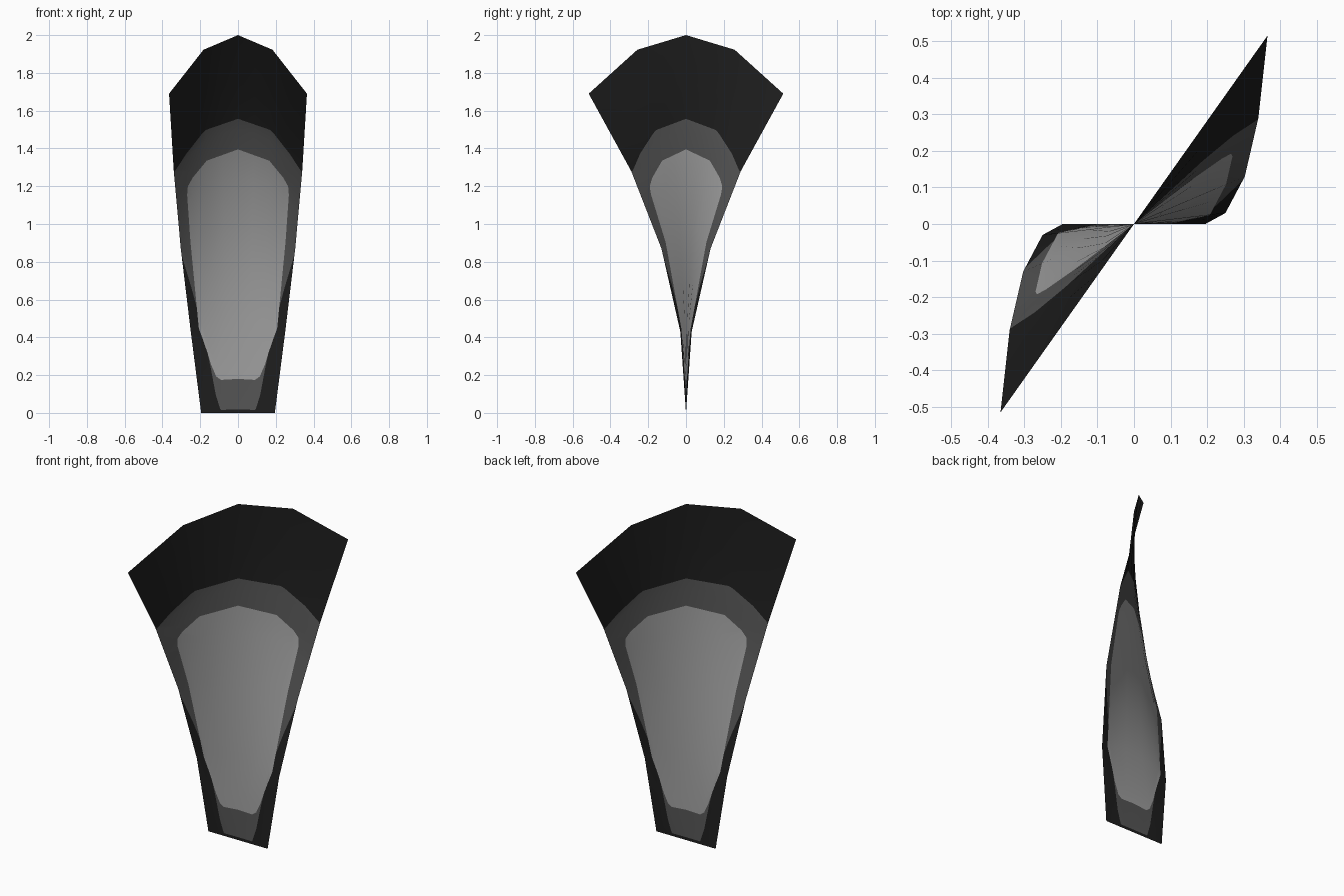
import bpy
import bmesh
from mathutils import Vector

cube = bpy.data.objects.get("Cube")
if cube:
    bpy.data.objects.remove(cube, do_unlink=True)


def material(name, grey):
    mat = bpy.data.materials.new(name)
    mat.use_nodes = True
    colour = (grey, grey, grey, 1)
    mat.diffuse_color = colour
    bsdf = mat.node_tree.nodes["Principled BSDF"]
    bsdf.inputs["Base Color"].default_value = colour
    bsdf.inputs["Roughness"].default_value = 0.8
    return mat


# Half width, twist depth and edge drop at five evenly spaced rows
WIDTH = (0.195, 0.25, 0.303, 0.34, 0.365)
DEPTH = (0.0, 0.03, 0.13, 0.29, 0.515)
DROP = (0.0, 0.07, 0.13, 0.22, 0.31)


def along(values, t):
    i = min(int(t * 2), 3)
    f = t * 2 - i
    return values[i] * (1 - f) + values[i + 1] * f


def twist(s, t):
    """Place a point of the flat pattern on the twisted blade."""
    a = abs(s)
    sag = a / 2 if a < 0.5 else 0.25 + (a - 0.5) * 1.5
    return Vector((s * along(WIDTH, t), s * along(DEPTH, t),
                   t - sag * along(DROP, t)))


# Right halves of the convex colour outlines, from top to bottom
MIDDLE = [(0, 1.557), (0.55, 1.555), (0.8, 1.53), (1, 1.49),
          (1, 0.475), (0.57, 0.1), (0.54, 0.04), (0.46, 0.017), (0, 0.017)]
INNER = [(0, 1.395), (0.5, 1.385), (0.73, 1.36), (0.81, 1.335), (0.83, 1.29),
         (0.83, 0.5), (0.63, 0.27), (0.53, 0.2), (0.42, 0.18), (0, 0.18)]


def paint_inside(bm, half, index):
    """Cut a mirrored convex outline into the sheet and colour its inside."""
    inside = set(bm.faces)
    for a, b in zip(half, half[1:]):
        if a[0] == b[0] == 1:
            continue
        for side in (1, -1):
            co = Vector((a[0] * side, a[1], 0))
            no = Vector(((a[1] - b[1]) * side, b[0] - a[0], 0)).normalized()
            geom = set(inside)
            for f in inside:
                geom.update(f.edges)
                geom.update(f.verts)
            cut = bmesh.ops.bisect_plane(bm, geom=list(geom), dist=1e-5,
                                         plane_co=co, plane_no=no)
            inside.update(g for g in cut["geom"]
                          if isinstance(g, bmesh.types.BMFace))
            inside = {f for f in inside if f.is_valid and
                      (f.calc_center_median() - co).dot(no) < 0}
    for f in inside:
        f.material_index = index


# Flat pattern grid: x runs across the blade, y runs up it
N = 8
bm = bmesh.new()
grid = [[bm.verts.new((-1 + 2 * i / N, 2 * j / N, 0)) for i in range(N + 1)]
        for j in range(N + 1)]
for j in range(N):
    for i in range(N):
        bm.faces.new((grid[j][i], grid[j][i + 1],
                      grid[j + 1][i + 1], grid[j + 1][i]))

# Painted bands, then the twist
paint_inside(bm, MIDDLE, 1)
paint_inside(bm, INNER, 2)
for v in bm.verts:
    v.co = twist(v.co.x, v.co.y)
for f in bm.faces:
    f.smooth = True

mesh = bpy.data.meshes.new("twisted_blade")
bm.to_mesh(mesh)
bm.free()
for name, grey in (("dark rim", 0.013), ("charcoal band", 0.092),
                   ("light grey centre", 0.36)):
    mesh.materials.append(material(name, grey))
blade = bpy.data.objects.new("twisted_blade", mesh)
bpy.context.collection.objects.link(blade)
